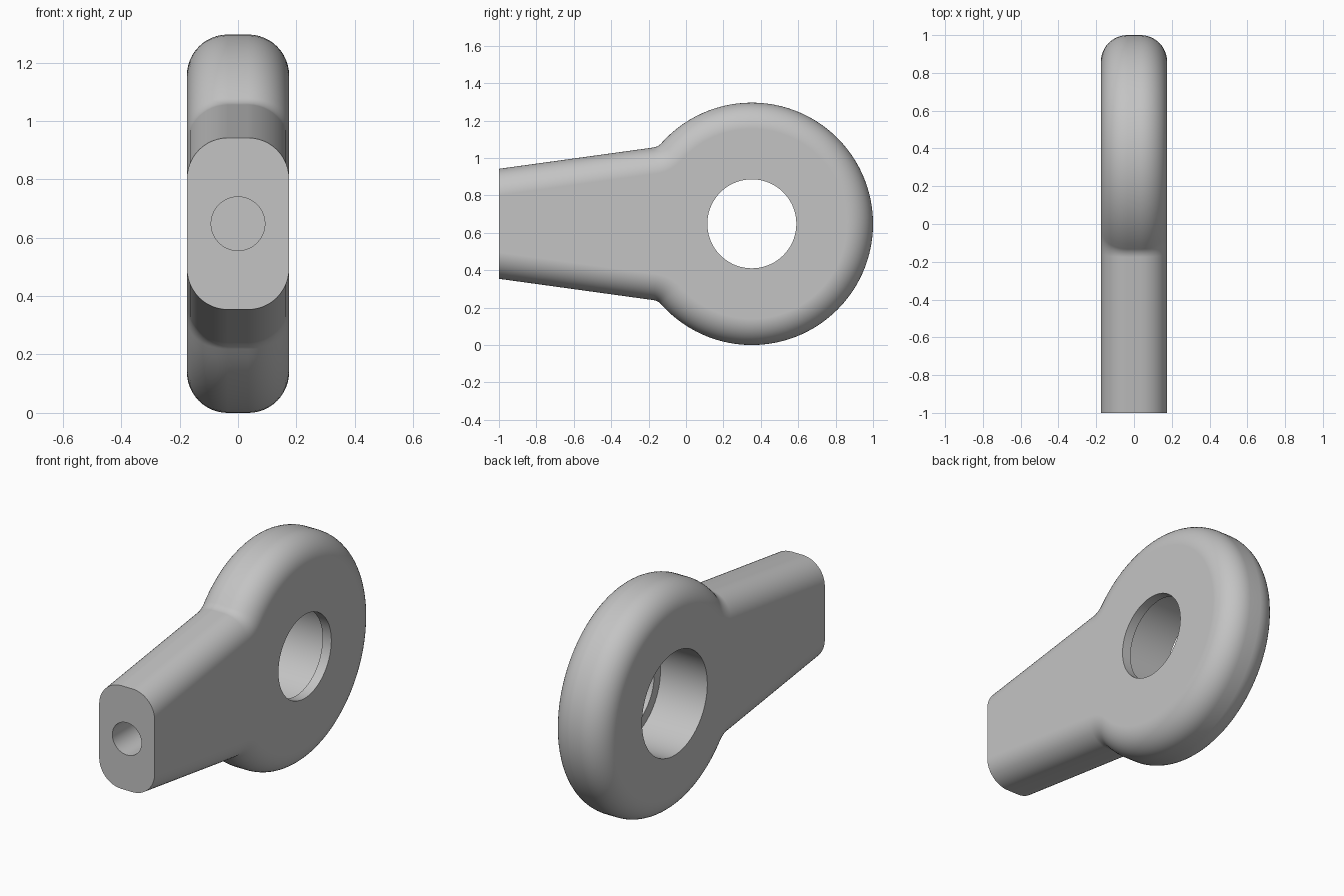
import bpy, bmesh
from math import sin, cos, pi, atan, atan2, sqrt
from mathutils import Matrix, Vector

if "Cube" in bpy.data.objects:
    bpy.data.objects.remove(bpy.data.objects["Cube"])

HALF = 0.175                       # half thickness
EDGE = 0.14                        # rounding of the outer edge
EYE_Y, EYE_Z, EYE_R = 0.352, 0.648, 0.648
END_HALF, SLOPE, FILLET = 0.294, 0.138, 0.07

steel = bpy.data.materials.new("plain_grey")
steel.use_nodes = True
steel.diffuse_color = (0.55, 0.55, 0.55, 1)
steel.node_tree.nodes["Principled BSDF"].inputs["Base Color"].default_value = (0.55, 0.55, 0.55, 1)


def outline(inset):
    """Side outline moved inwards: tapered shank, concave fillet, round eye."""
    tilt = atan(SLOPE)
    along = Vector((cos(tilt), sin(tilt)))
    normal = Vector((-sin(tilt), cos(tilt)))
    reach = (END_HALF + SLOPE * (1 + EYE_Y)) * cos(tilt)
    back = sqrt((EYE_R + FILLET) ** 2 - (reach + FILLET) ** 2)
    centre = normal * (reach + FILLET) - along * back
    # shank end corner, relative to the eye centre
    half = [Vector((-1 - EYE_Y, END_HALF - inset / cos(tilt)))]
    # fillet from the shank line to the eye
    a0 = tilt - pi / 2
    a1 = atan2(-centre.y, -centre.x)
    for i in range(11):
        a = a0 + (a1 - a0) * i / 10
        half.append(centre + Vector((cos(a), sin(a))) * (FILLET + inset))
    # eye, from the fillet to the far tip
    a2 = atan2(centre.y, centre.x)
    for i in range(1, 41):
        a = a2 * (1 - i / 40)
        half.append(Vector((cos(a), sin(a))) * (EYE_R - inset))
    lower = [Vector((p.x, -p.y)) for p in reversed(half[:-1])]
    return [(p.x + EYE_Y, p.y + EYE_Z) for p in half + lower]


# Body: outlines lofted across the thickness with rounded edges
bm = bmesh.new()
steps = 12
quarter = [(HALF - EDGE + EDGE * sin(i / steps * pi / 2),
            EDGE * (1 - cos(i / steps * pi / 2))) for i in range(steps + 1)]
layers = [(-x, d) for x, d in reversed(quarter)] + quarter
loops = [[bm.verts.new((x, y, z)) for y, z in outline(d)] for x, d in layers]
count = len(loops[0])
for a, b in zip(loops, loops[1:]):
    for i in range(count - 1):
        bm.faces.new((a[i], a[i + 1], b[i + 1], b[i]))
bm.faces.new(loops[0])
bm.faces.new(loops[-1])
# flat shank end
bm.faces.new([l[0] for l in loops] + [l[-1] for l in reversed(loops)])
bmesh.ops.recalc_face_normals(bm, faces=bm.faces)
mesh = bpy.data.meshes.new("rod_end_body")
bm.to_mesh(mesh)
bm.free()
body = bpy.data.objects.new("rod_end_body", mesh)
bpy.context.collection.objects.link(body)
mesh.materials.append(steel)
bpy.context.view_layer.objects.active = body
body.select_set(True)


def drill(name, radius, start, end, axis):
    """Cut a round hole between two positions along x or y."""
    bm = bmesh.new()
    bmesh.ops.create_cone(bm, cap_ends=True, segments=72, radius1=radius,
                          radius2=radius, depth=end - start)
    middle = (start + end) / 2
    place = (middle, EYE_Y, EYE_Z) if axis == 'Y' else (0, middle, EYE_Z)
    bm.transform(Matrix.Translation(place) @ Matrix.Rotation(pi / 2, 4, axis))
    data = bpy.data.meshes.new(name)
    bm.to_mesh(data)
    bm.free()
    data.materials.append(steel)
    cutter = bpy.data.objects.new(name, data)
    cutter.hide_render = True
    bpy.context.collection.objects.link(cutter)
    mod = body.modifiers.new(name, 'BOOLEAN')
    mod.operation, mod.solver, mod.object = 'DIFFERENCE', 'EXACT', cutter
    bpy.ops.object.modifier_apply(modifier=mod.name)
    bpy.data.objects.remove(cutter)


# Eye hole with a thin retaining lip on the left face, and the blind shank hole
drill("lip_hole_cutter", 0.238, -0.05, 0.3, 'Y')
drill("bearing_bore_cutter", 0.294, -0.3, HALF - 0.055, 'Y')
drill("shank_hole_cutter", 0.092, -1.2, -0.4, 'X')

bpy.ops.object.shade_smooth_by_angle(angle=pi / 6)
weighted = body.modifiers.new("clean_flats", 'WEIGHTED_NORMAL')
weighted.keep_sharp = True
